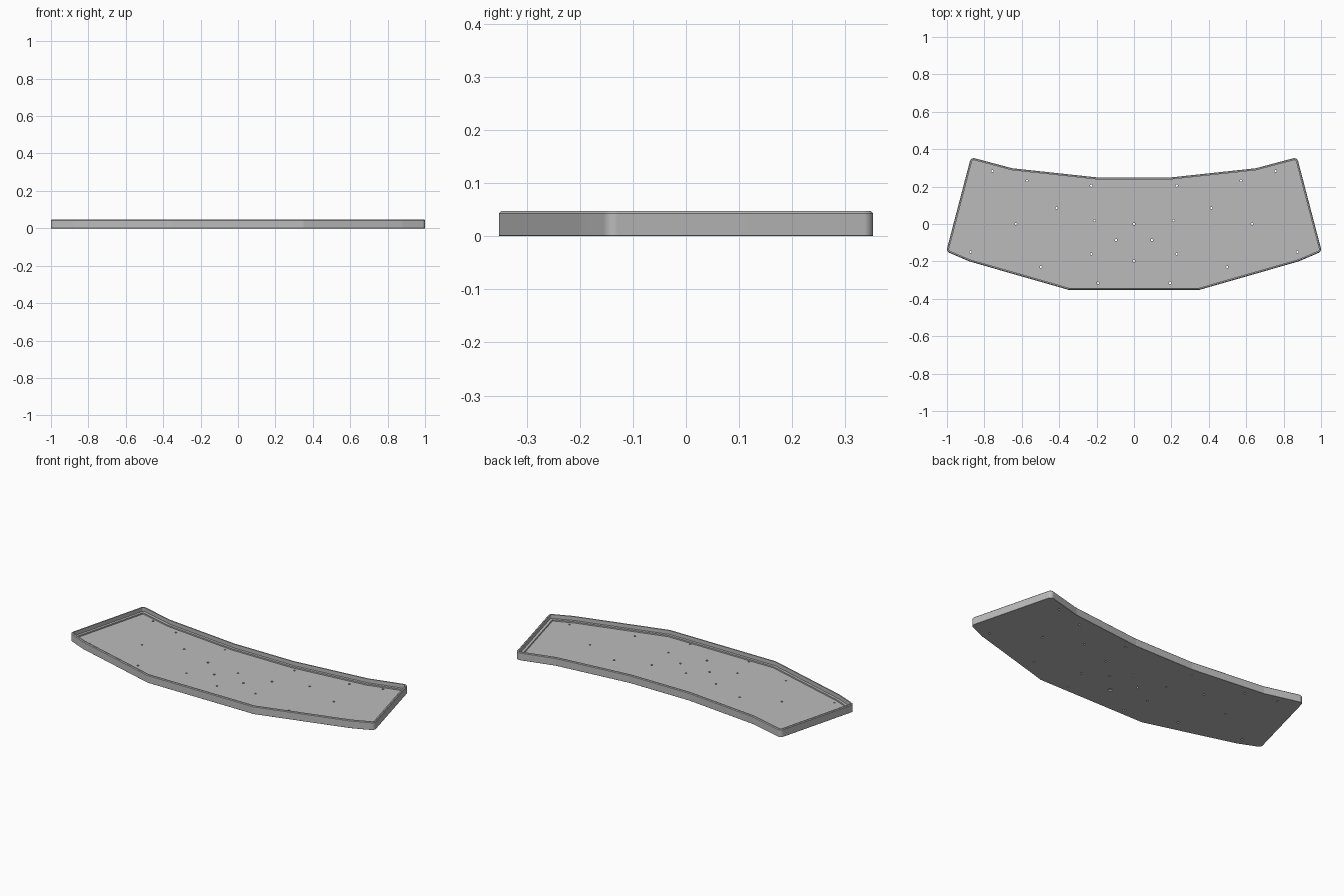
import bpy, bmesh, math
from mathutils import Vector, Matrix

if "Cube" in bpy.data.objects:
    bpy.data.objects.remove(bpy.data.objects["Cube"], do_unlink=True)

grey = bpy.data.materials.new("plain grey")
grey.use_nodes = True
grey.diffuse_color = (0.5, 0.5, 0.5, 1)
grey.node_tree.nodes["Principled BSDF"].inputs["Base Color"].default_value = grey.diffuse_color

# Half outline, clockwise from the back: x, y, corner radius
HALF = [(0.195, 0.249, 0), (0.65, 0.298, 0), (0.872, 0.357, 0.022),
        (1.004, -0.147, 0.022), (0.88, -0.2, 0), (0.35, -0.352, 0)]
OUTLINE = HALF + [(-x, y, r) for x, y, r in reversed(HALF)]
ARC_STEPS = 24


def tray_loop(inset, z):
    """Outline moved inwards by inset, with its sharp corners rounded."""
    pts = []
    n = len(OUTLINE)
    for i, (x, y, r) in enumerate(OUTLINE):
        p = Vector((x, y))
        before = (p - Vector(OUTLINE[i - 1][:2])).normalized()
        after = (Vector(OUTLINE[(i + 1) % n][:2]) - p).normalized()
        n1 = Vector((-before.y, before.x))      # outward normals
        n2 = Vector((-after.y, after.x))
        miter = (n1 + n2) / (1 + n1.dot(n2))
        p = p - miter * inset
        if r == 0:
            pts.append((p.x, p.y, z))
            continue
        radius = max(r - inset, 0.004)
        centre = p - miter * radius
        start = math.atan2(n1.y, n1.x)
        turn = n1.angle(n2)
        for k in range(ARC_STEPS + 1):
            a = start - turn * k / ARC_STEPS
            pts.append((centre.x + radius * math.cos(a),
                        centre.y + radius * math.sin(a), z))
    return pts


# Tray: wall, bevelled rim, inner ledge and floor, as (inset, height)
PROFILE = [(0.001, 0), (0, 0.001), (0, 0.043), (0.004, 0.047), (0.011, 0.047),
           (0.011, 0.024), (0.026, 0.024), (0.026, 0.016)]
bm = bmesh.new()
loops = [[bm.verts.new(c) for c in tray_loop(d, z)] for d, z in PROFILE]
for low, high in zip(loops, loops[1:]):
    for i in range(len(low)):
        bm.faces.new((low[i - 1], low[i], high[i], high[i - 1]))
bm.faces.new(loops[0])
bm.faces.new(loops[-1])
bmesh.ops.recalc_face_normals(bm, faces=bm.faces)
mesh = bpy.data.meshes.new("tray")
bm.to_mesh(mesh)
bm.free()
mesh.materials.append(grey)
tray = bpy.data.objects.new("tray", mesh)
bpy.context.collection.objects.link(tray)
bpy.context.view_layer.objects.active = tray
tray.select_set(True)


def drill(spots, radius, bottom, top):
    """Cut round holes through the tray."""
    cut = bmesh.new()
    for x, y in spots:
        bmesh.ops.create_cone(cut, cap_ends=True, segments=16, radius1=radius,
                              radius2=radius, depth=top - bottom,
                              matrix=Matrix.Translation((x, y, (top + bottom) / 2)))
    data = bpy.data.meshes.new("hole_cutter")
    cut.to_mesh(data)
    cut.free()
    data.materials.append(grey)
    cutter = bpy.data.objects.new("hole_cutter", data)
    cutter.hide_render = True
    bpy.context.collection.objects.link(cutter)
    mod = tray.modifiers.new("holes", 'BOOLEAN')
    mod.operation = 'DIFFERENCE'
    mod.solver = 'EXACT'
    mod.object = cutter
    bpy.ops.object.modifier_apply(modifier=mod.name)
    bpy.data.objects.remove(cutter, do_unlink=True)


# Screw holes, mirrored left to right, with one countersunk below
SIDE = [(0.757, 0.283), (0.572, 0.232), (0.229, 0.205), (0.414, 0.085),
        (0.211, 0.019), (0.632, 0), (0.096, -0.086), (0.874, -0.15),
        (0.228, -0.16), (0.498, -0.23), (0.193, -0.316)]
MIDDLE = [(0, 0), (0, -0.198)]
drill(SIDE + [(-x, y) for x, y in SIDE] + MIDDLE, 0.006, -0.02, 0.03)
drill(MIDDLE[1:], 0.011, -0.02, 0.008)

bpy.ops.object.shade_smooth_by_angle(angle=math.radians(5))
